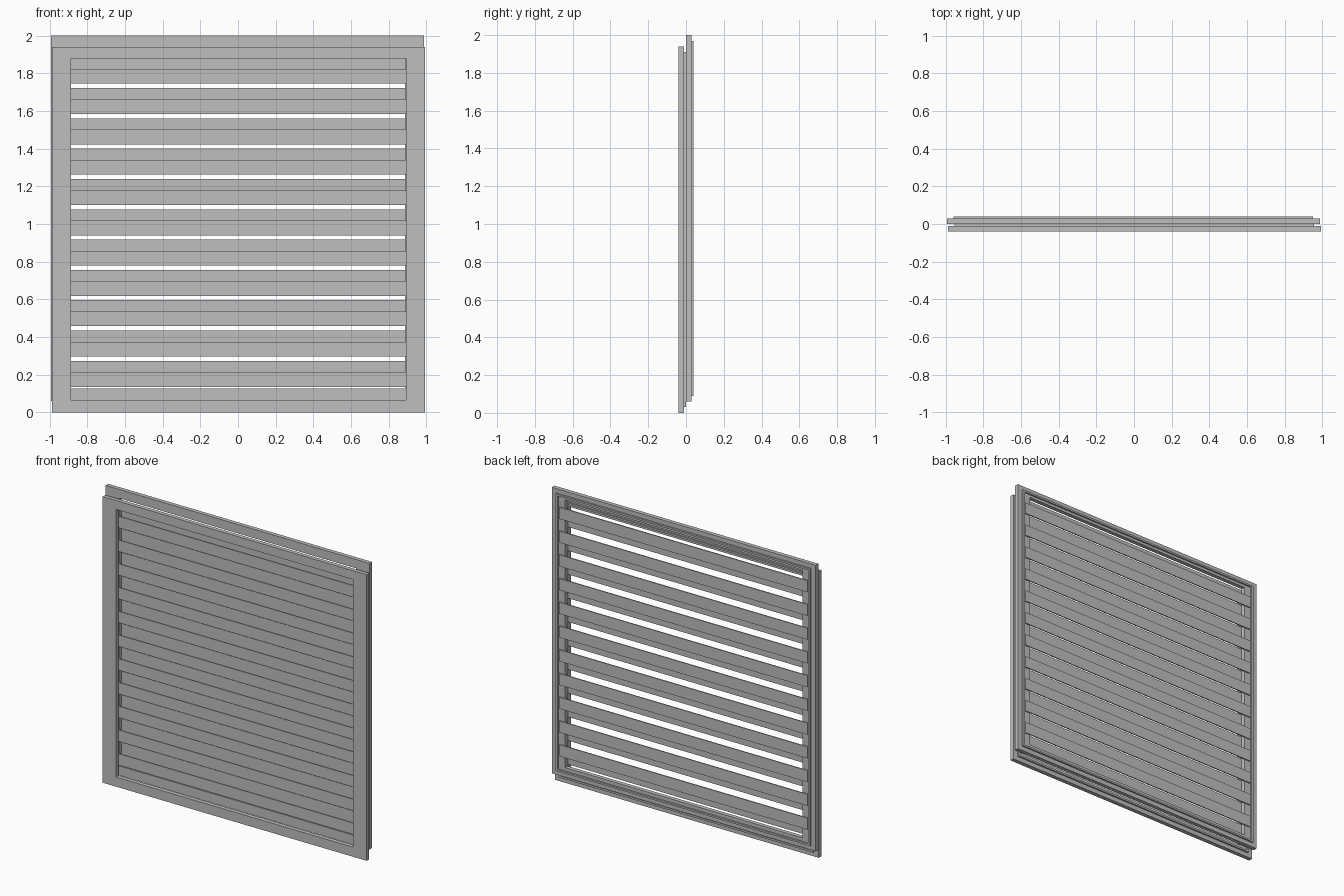
import bpy, bmesh
from mathutils import Vector

cube = bpy.data.objects.get("Cube")
if cube:
    bpy.data.objects.remove(cube, do_unlink=True)

metal = bpy.data.materials.new("plain_grey")
metal.use_nodes = True
GREY = (0.52, 0.52, 0.52, 1)
metal.diffuse_color = GREY
metal.node_tree.nodes["Principled BSDF"].inputs["Base Color"].default_value = GREY


def finish(bm, name, offset):
    bmesh.ops.recalc_face_normals(bm, faces=bm.faces)
    mesh = bpy.data.meshes.new(name)
    bm.to_mesh(mesh)
    bm.free()
    mesh.materials.append(metal)
    obj = bpy.data.objects.new(name, mesh)
    obj.location = offset
    bpy.context.collection.objects.link(obj)
    return obj


def extrude_back(bm, depth):
    result = bmesh.ops.extrude_face_region(bm, geom=bm.faces[:], use_keep_orig=True)
    verts = [g for g in result["geom"] if isinstance(g, bmesh.types.BMVert)]
    bmesh.ops.translate(bm, verts=verts, vec=(0, depth, 0))


def corners(bm, x, z0, z1, y):
    return [bm.verts.new(c) for c in ((-x, y, z0), (x, y, z0), (x, y, z1), (-x, y, z1))]


def ring(name, outer, inner, y, depth, offset):
    """Rectangular ring; outer and inner are (half width, bottom, top)."""
    bm = bmesh.new()
    a, b = corners(bm, *outer, y), corners(bm, *inner, y)
    for i in range(4):
        j = (i + 1) % 4
        bm.faces.new((a[i], a[j], b[j], b[i]))
    extrude_back(bm, depth)
    return finish(bm, name, offset)


def slat(name, half, z0, height, y, depth, offset):
    bm = bmesh.new()
    bm.faces.new(corners(bm, half, z0, z0 + height, y))
    extrude_back(bm, depth)
    return finish(bm, name, offset)


# one louvre panel: flat frame, raised rear lip and a row of flat slats
def panel(side, offset):
    ring(side + "_frame", (0.99, 0, 1.94), (0.89, 0.065, 1.88), 0, 0.028, offset)
    ring(side + "_rear_lip", (0.955, 0.03, 1.91), (0.94, 0.042, 1.898),
         0.028, 0.011, offset)
    for i in range(11):
        slat(f"{side}_slat_{i + 1}", 0.932, 0.135 + 0.161 * i, 0.078,
             0.028, 0.008, offset)


# two matching panels, the rear one slid upward
panel("front", Vector((0.002, -0.039, 0)))
panel("rear", Vector((-0.003, 0, 0.06)))
